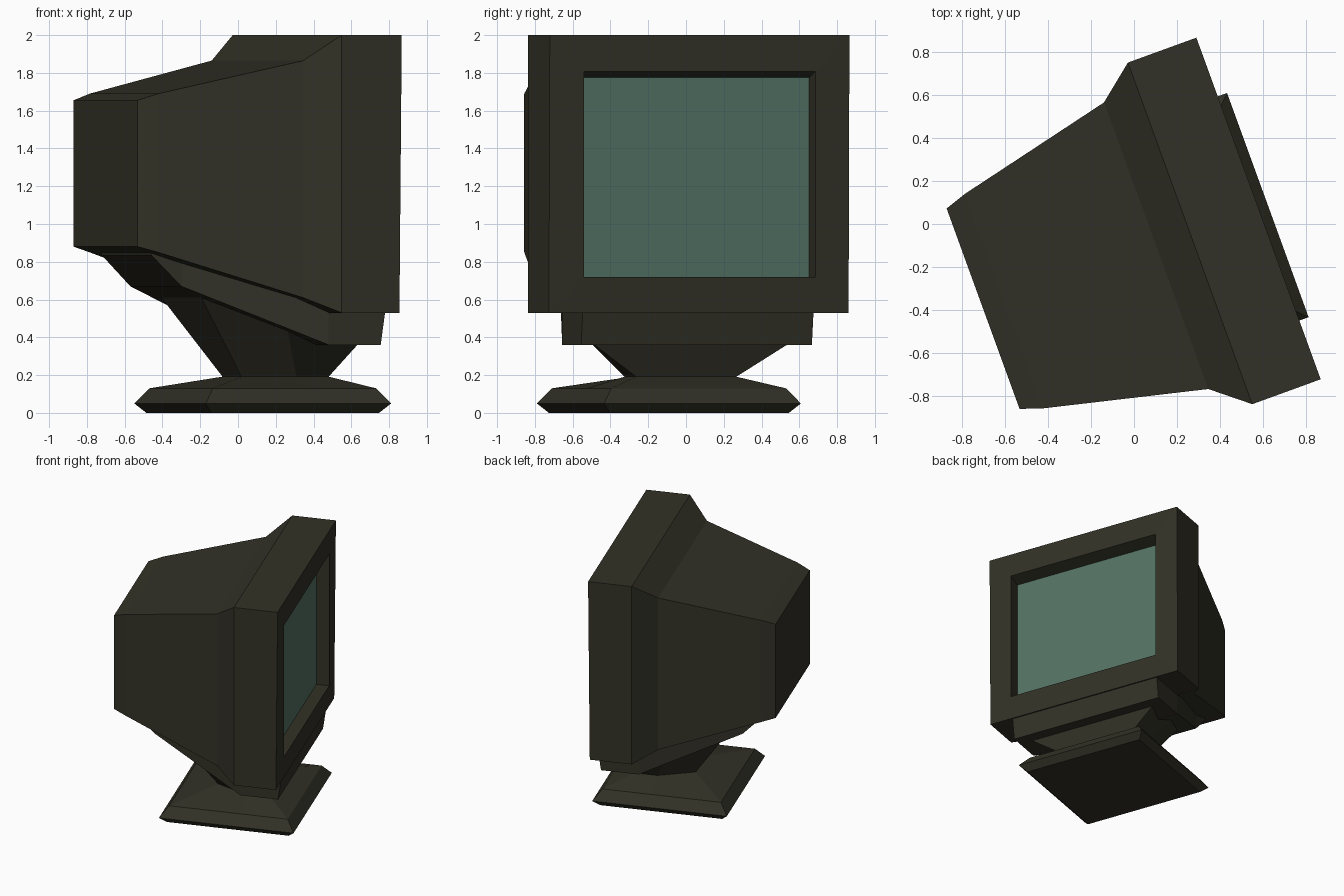
import bpy, bmesh, math
from mathutils import Matrix

if "Cube" in bpy.data.objects:
    bpy.data.objects.remove(bpy.data.objects["Cube"])

# Local frame: u = screen direction, v = sideways; whole model turned 20 degrees
TURN = Matrix.Rotation(math.radians(20), 4, 'Z')
VC = -0.13  # sideways centre line


def material(name, col):
    m = bpy.data.materials.new(name)
    m.diffuse_color = (*col, 1)
    m.use_nodes = True
    m.node_tree.nodes["Principled BSDF"].inputs["Base Color"].default_value = m.diffuse_color
    return m


CASING = material("dark olive plastic", (0.032, 0.031, 0.020))
GLASS = material("green screen glass", (0.088, 0.170, 0.128))


def loft(name, rings, mats=(CASING,), last_mat=0):
    """Skin a list of equal-length point rings and cap both ends."""
    bm = bmesh.new()
    loops = [[bm.verts.new((u, v + VC, z)) for u, v, z in r] for r in rings]
    n = len(loops[0])
    for a, b in zip(loops, loops[1:]):
        for i in range(n):
            j = (i + 1) % n
            bm.faces.new((a[i], a[j], b[j], b[i]))
    bm.faces.new(loops[0][::-1])
    cap = bm.faces.new(loops[-1])
    cap.material_index = last_mat
    bmesh.ops.recalc_face_normals(bm, faces=bm.faces)
    bm.transform(TURN)
    me = bpy.data.meshes.new(name)
    bm.to_mesh(me)
    bm.free()
    for m in mats:
        me.materials.append(m)
    ob = bpy.data.objects.new(name, me)
    bpy.context.collection.objects.link(ob)
    return ob


def upright(ub, ut, h, zb, zt):
    """Rectangle facing the screen direction (bottom and top depth may differ)."""
    return [(ub, -h, zb), (ub, h, zb), (ut, h, zt), (ut, -h, zt)]


def plan(z, front, mid, back):
    """Flat six-sided plan: each station is (u, half width[, z])."""
    st = [(s[0], s[1], s[2] if len(s) > 2 else z) for s in (front, mid, back)]
    return [(u, -h, q) for u, h, q in st] + [(u, h, q) for u, h, q in st[::-1]]


# Monitor housing: back, flared shell, bezel, screen recess, glass
loft("monitor_housing", [
    upright(-0.793, -0.793, 0.495, 0.88, 1.655),
    upright(-0.69, -0.69, 0.53, 0.85, 1.69),
    upright(0.062, 0.062, 0.708, 0.61, 1.865),
    upright(0.23, 0.23, 0.844, 0.53, 2.0),
    upright(0.555, 0.568, 0.844, 0.53, 2.0),
    upright(0.568, 0.568, 0.652, 0.72, 1.808),
    upright(0.468, 0.468, 0.652, 0.72, 1.775),
], (CASING, GLASS), 1)

# Chin: tapering wedge under the housing
loft("chin", [
    upright(0.52, 0.546, 0.65, 0.36, 0.54),
    upright(0.227, 0.227, 0.65, 0.36, 0.54),
    upright(0.062, 0.062, 0.593, 0.43, 0.62),
    upright(-0.51, -0.51, 0.395, 0.67, 0.80),
    upright(-0.675, -0.675, 0.385, 0.835, 0.85),
])

# Neck: flares up from the base to the sloping chin
loft("neck", [
    plan(0.19, (0.36, 0.28), (0.18, 0.28), (-0.08, 0.146)),
    plan(0, (0.43, 0.55, 0.365), (0.05, 0.50, 0.44), (-0.37, 0.31, 0.615)),
])


# Base: bevelled slab whose top slopes up to the neck
def slab(z, inset):
    f, b, h = 0.614 - inset, -0.43 + inset, 0.554 - inset
    return plan(z, (f, h), (0.18, h), (b, h))


loft("base", [
    slab(0.0, 0.05), slab(0.05, 0.0), slab(0.13, 0.062),
    plan(0.192, (0.36, 0.28), (0.18, 0.28), (-0.08, 0.146)),
])
